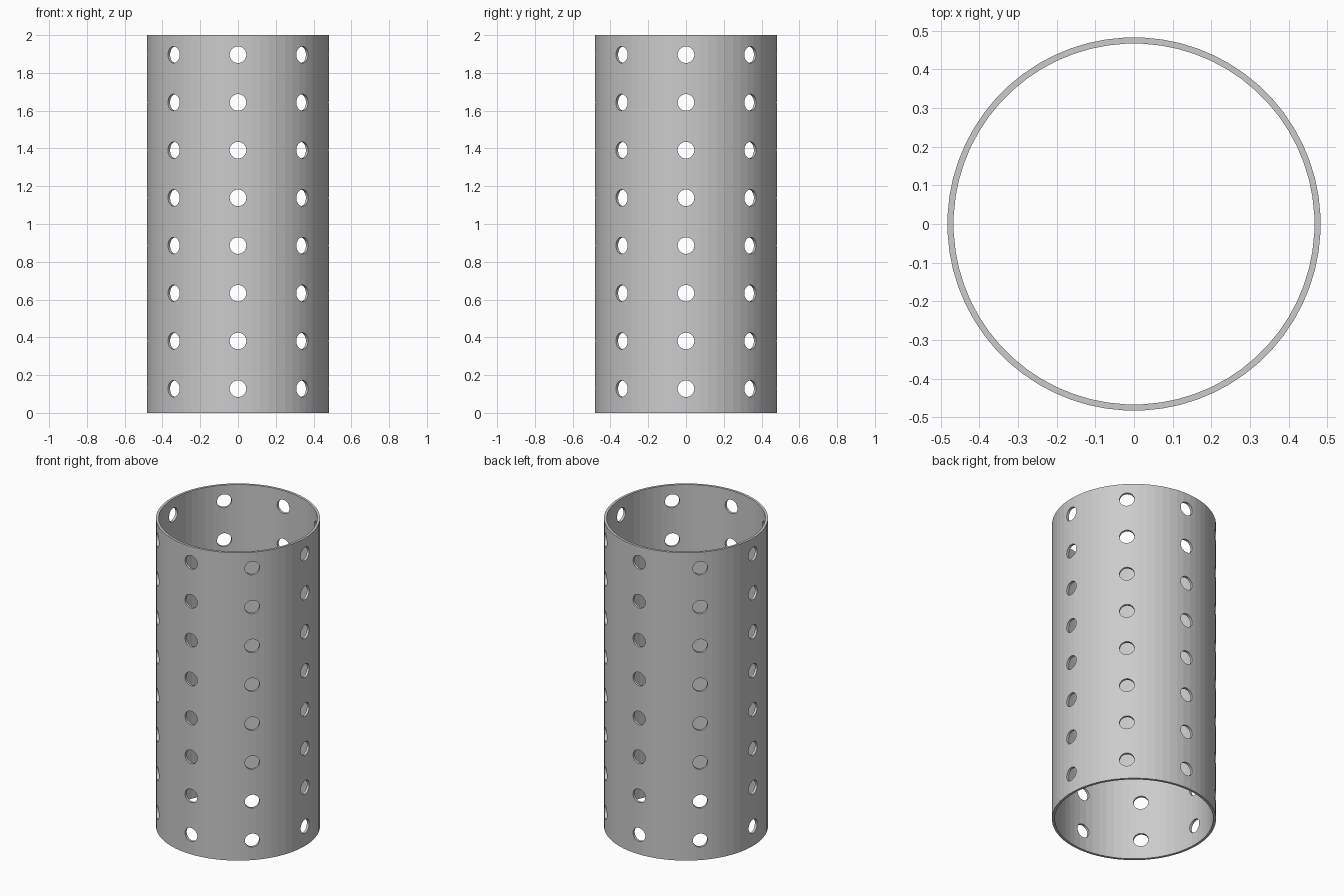
import bpy, bmesh
from math import pi, cos, sin
from mathutils import Matrix

if "Cube" in bpy.data.objects:
    bpy.data.objects.remove(bpy.data.objects["Cube"])

R_OUT, R_IN, HEIGHT = 0.483, 0.467, 2.0
SIDES, COLUMNS, ROWS, HOLE_R = 64, 8, 8, 0.044


def make_object(name, bm):
    bmesh.ops.recalc_face_normals(bm, faces=bm.faces)
    mesh = bpy.data.meshes.new(name)
    bm.to_mesh(mesh)
    bm.free()
    obj = bpy.data.objects.new(name, mesh)
    bpy.context.collection.objects.link(obj)
    return obj


# Open tube: rectangular wall section swept around z
bm = bmesh.new()
section = [(R_OUT, 0), (R_OUT, HEIGHT), (R_IN, HEIGHT), (R_IN, 0)]
rings = []
for i in range(SIDES):
    a = 2 * pi * (i + 0.5) / SIDES
    rings.append([bm.verts.new((r * cos(a), r * sin(a), z)) for r, z in section])
for i in range(SIDES):
    p, q = rings[i], rings[(i + 1) % SIDES]
    for k in range(4):
        n = (k + 1) % 4
        bm.faces.new((p[k], q[k], q[n], p[n]))
tube = make_object("perforated_tube", bm)

# Radial hole cutters in eight columns and eight rows
bm = bmesh.new()
for row in range(ROWS):
    z = 0.128 + row * 0.2526
    for col in range(COLUMNS):
        place = (Matrix.Translation((0, 0, z))
                 @ Matrix.Rotation(2 * pi * col / COLUMNS, 4, 'Z')
                 @ Matrix.Translation((0.475, 0, 0))
                 @ Matrix.Rotation(pi / 2, 4, 'Y'))
        bmesh.ops.create_cone(bm, cap_ends=True, segments=32, radius1=HOLE_R,
                              radius2=HOLE_R, depth=0.12, matrix=place)
cutter = make_object("hole_cutter", bm)
cutter.hide_render = True

# Cut the holes
cut = tube.modifiers.new("holes", 'BOOLEAN')
cut.operation = 'DIFFERENCE'
cut.solver = 'EXACT'
cut.object = cutter
bpy.context.view_layer.objects.active = tube
tube.select_set(True)
bpy.ops.object.modifier_apply(modifier=cut.name)
bpy.data.objects.remove(cutter, do_unlink=True)
